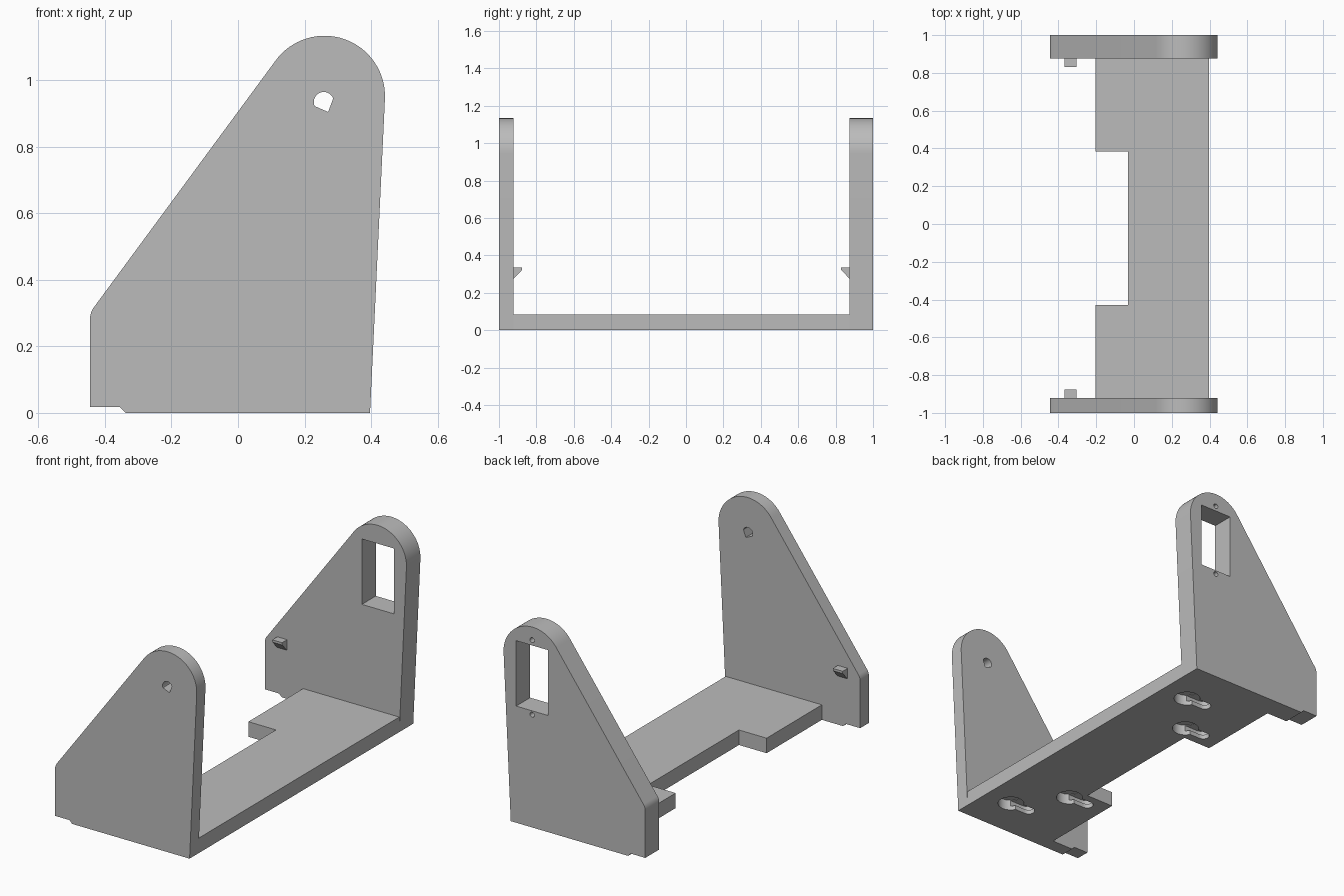
import bpy, bmesh
from math import cos, sin, radians, pi
from mathutils import Vector

cube = bpy.data.objects.get("Cube")
if cube:
    bpy.data.objects.remove(cube, do_unlink=True)

grey = bpy.data.materials.new("plain grey")
grey.use_nodes = True
colour = (0.5, 0.5, 0.5, 1)
grey.diffuse_color = colour
grey.node_tree.nodes["Principled BSDF"].inputs["Base Color"].default_value = colour


def arc(cx, cy, r, start, end, n=24):
    """Points along an arc, angles in degrees."""
    angles = [radians(start + (end - start) * i / n) for i in range(n + 1)]
    return [(cx + r * cos(a), cy + r * sin(a)) for a in angles]


def box(a0, a1, b0, b1):
    return [(a0, b0), (a1, b0), (a1, b1), (a0, b1)]


def prism(name, outline, axis, low, high):
    """Extrude a 2D outline along x (y,z outline), y (x,z outline) or z (x,y outline)."""
    place = {"x": lambda a, b, d: (d, a, b),
             "y": lambda a, b, d: (a, d, b),
             "z": lambda a, b, d: (a, b, d)}[axis]
    offset = Vector(place(0, 0, high - low))
    bm = bmesh.new()
    face = bm.faces.new([bm.verts.new(place(a, b, low)) for a, b in outline])
    new = bmesh.ops.extrude_face_region(bm, geom=[face], use_keep_orig=True)["geom"]
    bmesh.ops.translate(bm, vec=offset,
                        verts=[v for v in new if isinstance(v, bmesh.types.BMVert)])
    bmesh.ops.recalc_face_normals(bm, faces=bm.faces)
    mesh = bpy.data.meshes.new(name)
    bm.to_mesh(mesh)
    bm.free()
    mesh.materials.append(grey)
    obj = bpy.data.objects.new(name, mesh)
    bpy.context.collection.objects.link(obj)
    return obj


def activate(obj):
    bpy.ops.object.select_all(action="DESELECT")
    obj.select_set(True)
    bpy.context.view_layer.objects.active = obj


def cut(obj, cutter):
    """Subtract the cutter and discard it."""
    cutter.hide_render = True
    mod = obj.modifiers.new("cut", "BOOLEAN")
    mod.operation, mod.solver, mod.object = "DIFFERENCE", "EXACT", cutter
    activate(obj)
    bpy.ops.object.modifier_apply(modifier=mod.name)
    bpy.data.objects.remove(cutter, do_unlink=True)


FRONT_IN, BACK_IN = -0.922, 0.875
AXIS_X = 0.26

# Side walls: tapered plates with a rounded top
wall = ([(-0.445, 0.017), (-0.355, 0.017), (-0.338, 0), (0.397, 0)]
        + arc(AXIS_X, 0.952, 0.182, -2.6, 144, 32)
        + arc(-0.385, 0.282, 0.06, 144, 180, 8))
front_wall = prism("front_wall", wall, "y", -1, FRONT_IN)
back_wall = prism("back_wall", wall, "y", BACK_IN, 1)

# Keyed shaft hole in the front wall
shaft = arc(0.258, 0.935, 0.03, 20, 205) + [(0.271, 0.905)]
cut(front_wall, prism("shaft_cutter", shaft, "y", -1.1, -0.8))

# Rectangular motor opening and its two blind screw holes in the back wall
cut(back_wall, prism("opening_cutter", box(0.163, 0.363, 0.66, 1.03), "y", 0.8, 1.1))
for z in (0.638, 1.06):
    hole = arc(0.263, z, 0.014, 0, 345, 23)
    cut(back_wall, prism("screw_cutter", hole, "y", 0.92, 1.1))

# Wedge clips on the inner faces of the walls
for name, y, side in (("front_clip", FRONT_IN, 1), ("back_clip", BACK_IN, -1)):
    tip = y + side * 0.045
    prism(name, [(y, 0.275), (tip, 0.322), (tip, 0.335), (y, 0.335)], "x", -0.367, -0.305)

# Base plate with a central notch
plate = [(0.397, FRONT_IN), (0.397, BACK_IN), (-0.205, BACK_IN), (-0.205, 0.385),
         (-0.032, 0.385), (-0.032, -0.428), (-0.205, -0.428), (-0.205, FRONT_IN)]
base = prism("base_plate", plate, "z", 0, 0.085)


def slot(x0, x1, y, r):
    return arc(x0, y, r, -90, 90, 12) + arc(x1, y, r, 90, 270, 12)


# Keyhole hangers underneath: round entry, narrow slot, wider pocket above the slot
for x, spread in ((0.23, 0.738), (0.03, 0.486)):
    for side in (-1, 1):
        y = -0.02 + side * spread
        end = x - 0.125
        cut(base, prism("entry_cutter", arc(x, y, 0.07, 0, 345, 23), "z", -0.05, 0.06))
        cut(base, prism("slot_cutter", slot(x, end, y, 0.033), "z", -0.05, 0.05))
        cut(base, prism("pocket_cutter", slot(x, end, y, 0.055), "z", 0.025, 0.058))

# Smooth the rounded edges only
for obj in (front_wall, back_wall, base):
    activate(obj)
    bpy.ops.object.shade_smooth_by_angle(angle=pi / 6)
